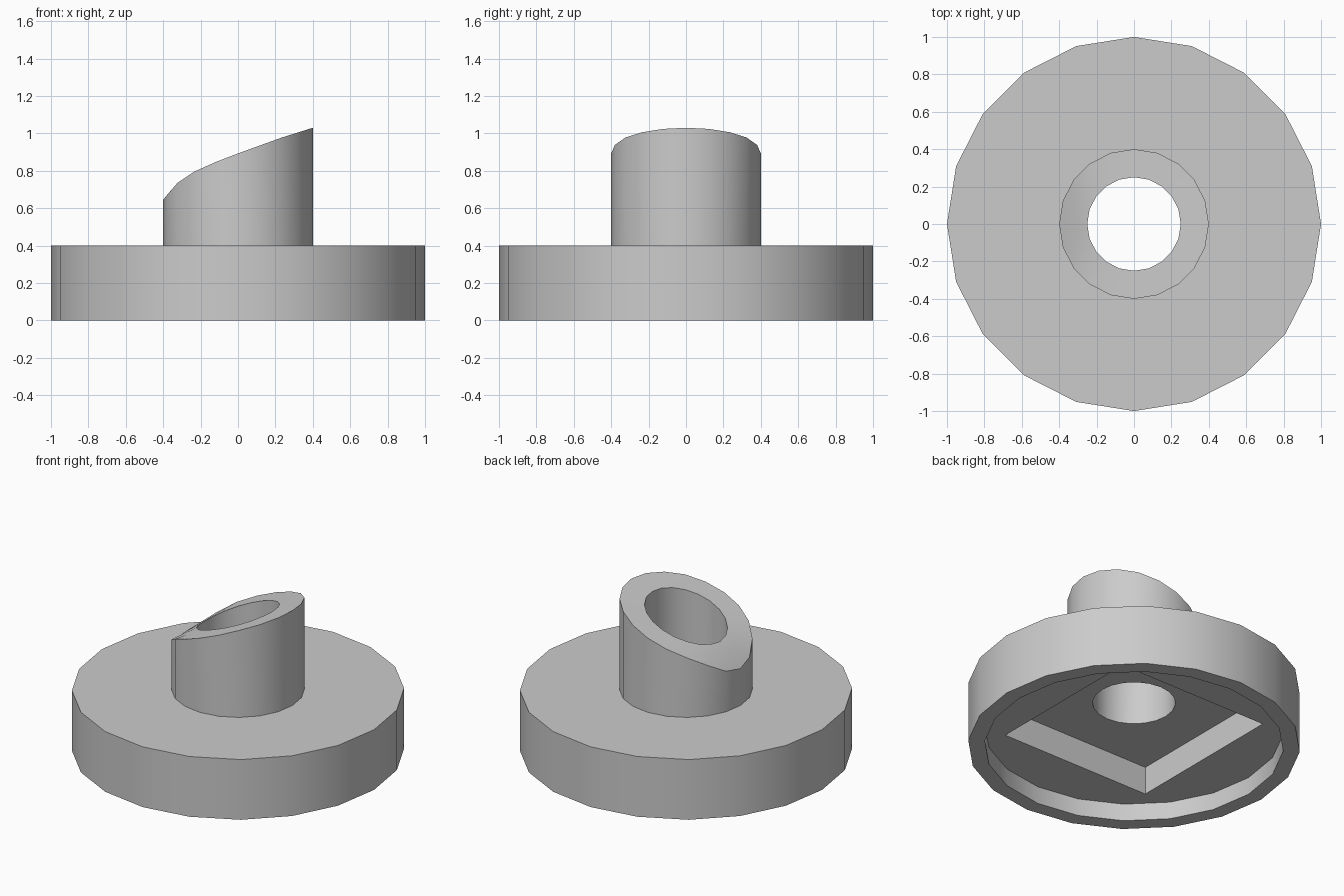
import bpy, bmesh
from math import cos, sin, tau, radians

SIDES = 20

cube = bpy.data.objects.get("Cube")
if cube:
    bpy.data.objects.remove(cube, do_unlink=True)

grey = bpy.data.materials.new("plain_grey")
grey.use_nodes = True
colour = (0.6, 0.6, 0.6, 1)
grey.diffuse_color = colour
grey.node_tree.nodes["Principled BSDF"].inputs["Base Color"].default_value = colour


def finish(obj):
    bpy.ops.object.select_all(action="DESELECT")
    obj.select_set(True)
    bpy.context.view_layer.objects.active = obj
    bpy.ops.object.shade_smooth_by_angle(angle=radians(30))


def cylinder(name, radius, low, high):
    bpy.ops.mesh.primitive_cylinder_add(
        vertices=SIDES, radius=radius, depth=high - low, location=(0, 0, (low + high) / 2))
    obj = bpy.context.object
    obj.name = name
    obj.data.materials.append(grey)
    return obj


def cut(target, cutter):
    bpy.context.view_layer.objects.active = target
    mod = target.modifiers.new("cut", "BOOLEAN")
    mod.operation, mod.solver, mod.object = "DIFFERENCE", "EXACT", cutter
    bpy.ops.object.modifier_apply(modifier=mod.name)
    bpy.data.objects.remove(cutter, do_unlink=True)


# Round base with a shallow round recess, a square pocket and a centre bore
base = cylinder("base_disc", 1, 0, 0.4)
cut(base, cylinder("recess_cutter", 0.9, -0.2, 0.115))
bpy.ops.mesh.primitive_cube_add(size=1, location=(0, 0, 0.1))
pocket = bpy.context.object
pocket.scale = (1.1, 1.1, 0.4)
pocket.data.materials.append(grey)
bpy.context.view_layer.update()
cut(base, pocket)
cut(base, cylinder("bore_cutter", 0.25, -0.2, 0.6))
finish(base)

# Height of the sloped, slightly rounded tube top along x
SLOPE = [(-0.4, 0.645), (-0.38, 0.67), (-0.324, 0.735), (-0.235, 0.795), (-0.124, 0.845),
         (0, 0.893), (0.124, 0.938), (0.235, 0.978), (0.324, 1.006), (0.4, 1.03)]


def top_height(x):
    for (x0, z0), (x1, z1) in zip(SLOPE, SLOPE[1:]):
        if x <= x1:
            return z0 + (z1 - z0) * (x - x0) / (x1 - x0)
    return SLOPE[-1][1]


# Hollow tube: wall rings run up the outside, over the rim and down the bore
bm = bmesh.new()


def ring(radius, z=None):
    verts = []
    for i in range(SIDES):
        x, y = radius * cos(tau * i / SIDES), radius * sin(tau * i / SIDES)
        verts.append(bm.verts.new((x, y, top_height(x) if z is None else z)))
    return verts


rings = [ring(0.4, 0.4), ring(0.4), ring(0.33), ring(0.25), ring(0.25, 0.4)]
for a, b in zip(rings, rings[1:]):
    for i in range(SIDES):
        j = (i + 1) % SIDES
        bm.faces.new((a[i], a[j], b[j], b[i]))
mesh = bpy.data.meshes.new("sloped_tube")
bm.to_mesh(mesh)
bm.free()
mesh.materials.append(grey)
tube = bpy.data.objects.new("sloped_tube", mesh)
bpy.context.collection.objects.link(tube)
finish(tube)
